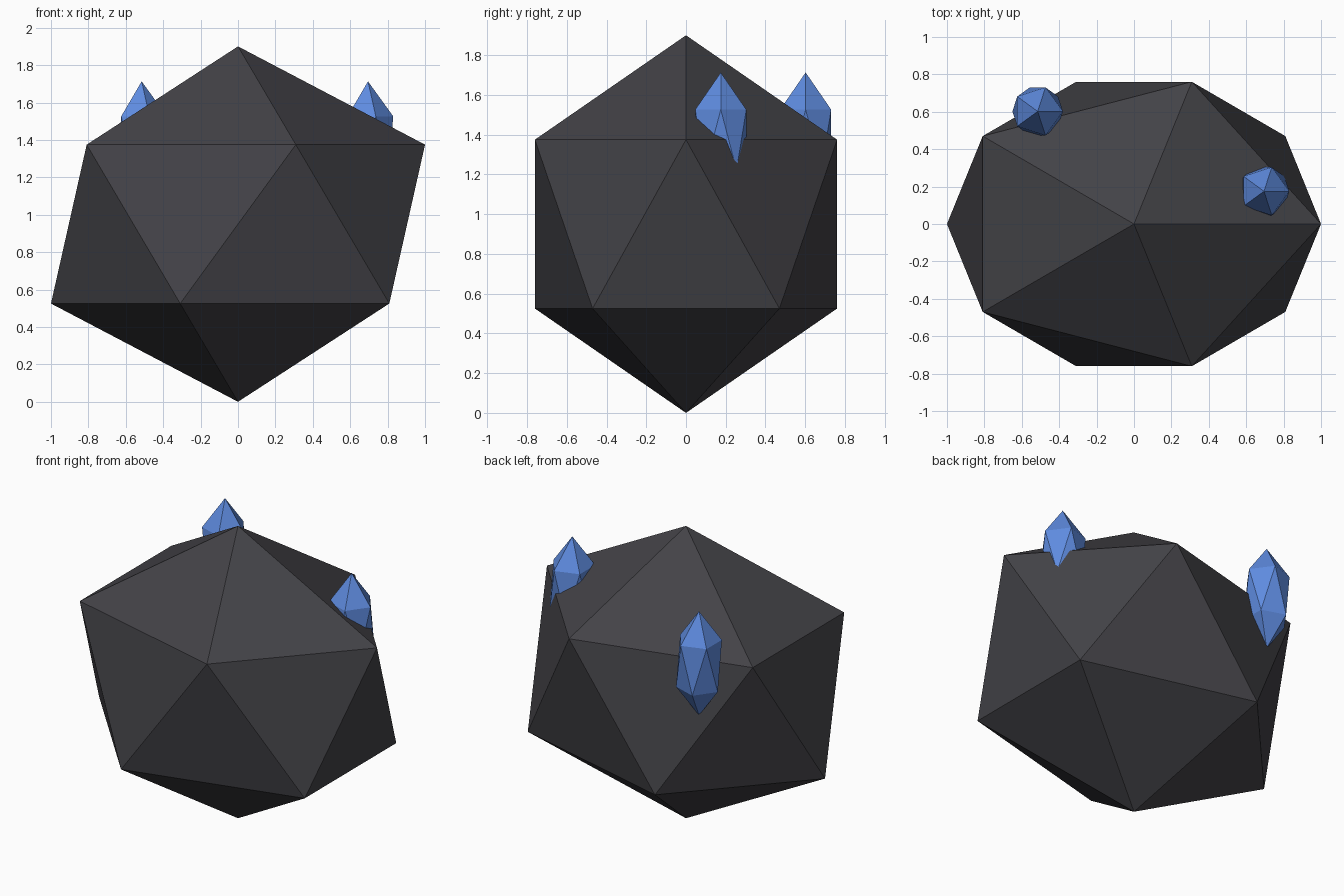
import bpy

cube = bpy.data.objects.get("Cube")
if cube:
    bpy.data.objects.remove(cube, do_unlink=True)


def make_material(name, rgb):
    mat = bpy.data.materials.new(name)
    mat.use_nodes = True
    color = (*rgb, 1.0)
    mat.diffuse_color = color
    mat.node_tree.nodes["Principled BSDF"].inputs["Base Color"].default_value = color
    return mat


def add_gem(name, location, scale, mat):
    """Stretched, flat-faced icosahedron."""
    bpy.ops.mesh.primitive_ico_sphere_add(subdivisions=1, radius=1, location=location)
    gem = bpy.context.object
    gem.name = name
    gem.scale = scale
    bpy.ops.object.transform_apply(location=False, rotation=False, scale=True)
    gem.data.materials.append(mat)
    bpy.ops.object.shade_flat()
    return gem


stone = make_material("dark stone", (0.056, 0.055, 0.063))
blue = make_material("blue crystal", (0.113, 0.26, 0.74))

# Boulder, standing on its lower point
add_gem("rock", (0, 0, 0.95), (1.118, 0.894, 0.95), stone)

# Upright crystals half sunk into the upper slopes
crystal_size = (0.151, 0.151, 0.338)
for name, x, y in (("left_crystal", 0.695, 0.175), ("right_crystal", -0.515, 0.602)):
    add_gem(name, (x, y, 1.375), crystal_size, blue)
